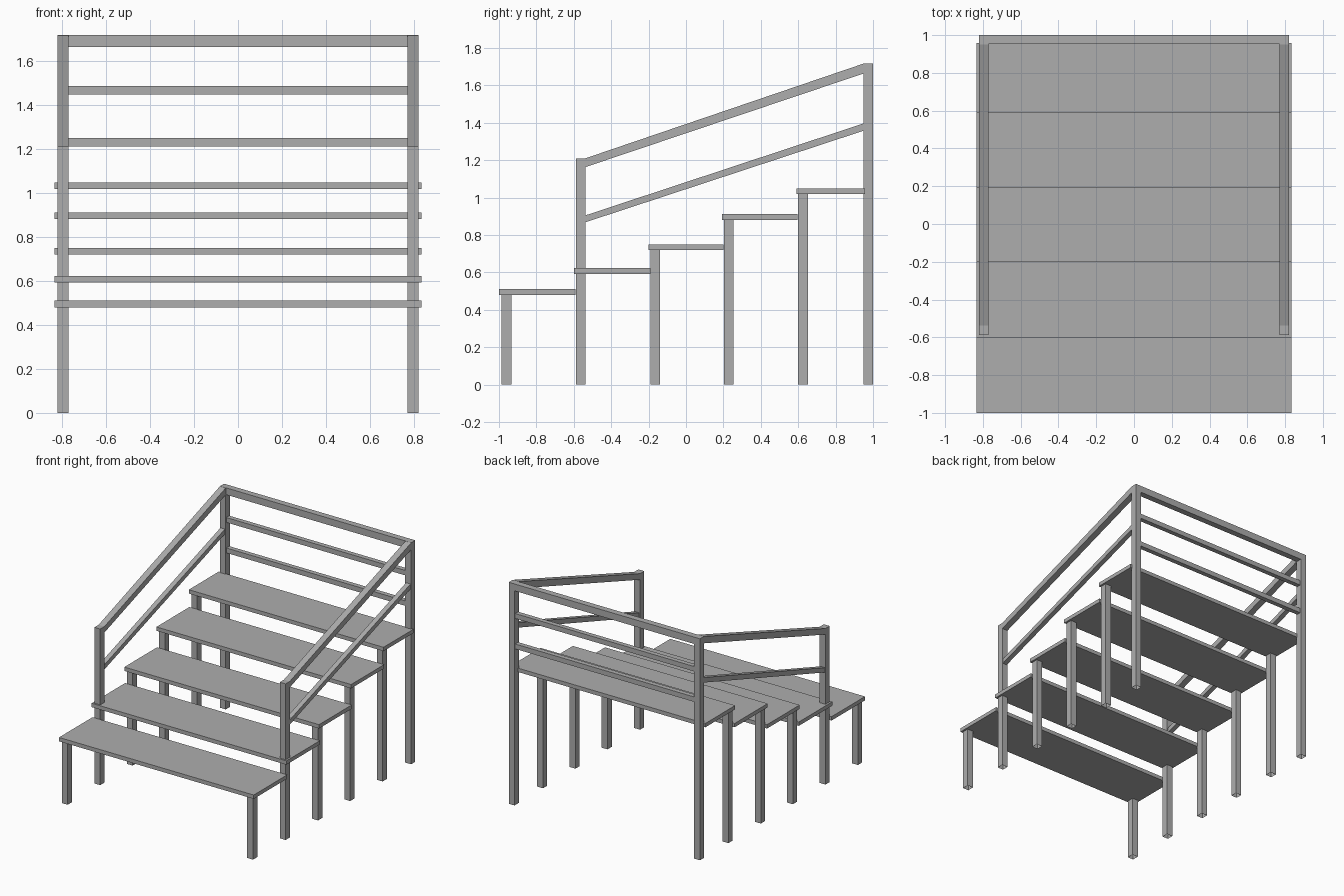
import bpy, bmesh

if "Cube" in bpy.data.objects:
    bpy.data.objects.remove(bpy.data.objects["Cube"])

# Mid-grey paint shared by every part
GREY = bpy.data.materials.new("grey_paint")
GREY.diffuse_color = (0.42, 0.42, 0.42, 1)
GREY.use_nodes = True
GREY.node_tree.nodes["Principled BSDF"].inputs["Base Color"].default_value = GREY.diffuse_color

def add_object(name, bm):
    bmesh.ops.recalc_face_normals(bm, faces=bm.faces)
    mesh = bpy.data.meshes.new(name)
    bm.to_mesh(mesh)
    bm.free()
    mesh.materials.append(GREY)
    obj = bpy.data.objects.new(name, mesh)
    bpy.context.collection.objects.link(obj)
    return obj

def box(name, x, y, z, open_bottom=False):
    """Box from (min, max) ranges."""
    bm = bmesh.new()
    bmesh.ops.create_cube(bm, size=1)
    for v in bm.verts:
        v.co = [r[0] if c < 0 else r[1] for c, r in zip(v.co, (x, y, z))]
    obj = add_object(name, bm)
    if open_bottom:
        bm = bmesh.new()
        bm.from_mesh(obj.data)
        low = [f for f in bm.faces if f.normal.z < -0.9]
        bmesh.ops.delete(bm, geom=low, context='FACES_ONLY')
        bm.to_mesh(obj.data)
        bm.free()
    return obj

def sloped_rail(name, x, profile):
    """Side-view outline (y, z) extruded across x."""
    bm = bmesh.new()
    face = bm.faces.new([bm.verts.new((x[0], y, z)) for y, z in profile])
    new = bmesh.ops.extrude_face_region(bm, geom=[face])["geom"]
    verts = [v for v in new if isinstance(v, bmesh.types.BMVert)]
    bmesh.ops.translate(bm, verts=verts, vec=(x[1] - x[0], 0, 0))
    # keep the starting cap if the extrusion dropped it
    if len(bm.faces) < 6:
        bm.faces.new([v for v in bm.verts if v not in verts])
    return add_object(name, bm)

def both_sides(obj):
    obj.modifiers.new("mirror", 'MIRROR').use_mirror_merge = False

POST_X = (0.77, 0.82)

# Treads: y range and top height
treads = [(-1.0, -0.59, 0.51), (-0.6, -0.19, 0.622), (-0.2, 0.2, 0.75),
          (0.193, 0.597, 0.911), (0.59, 0.957, 1.048)]
for i, (y0, y1, top) in enumerate(treads, 1):
    box(f"tread_{i}", (-0.835, 0.835), (y0, y1), (top - 0.03, top))

# Legs and railing posts: y range and top height
legs = [("leg_1", -0.987, -0.934, 0.481), ("front_post", -0.588, -0.537, 1.21),
        ("leg_3", -0.191, -0.138, 0.721), ("leg_4", 0.203, 0.254, 0.882),
        ("leg_5", 0.6, 0.652, 1.019), ("back_post", 0.949, 1.0, 1.717)]
for name, y0, y1, top in legs:
    both_sides(box(name, POST_X, (y0, y1), (0, top), open_bottom=True))

# Sloping side rails
both_sides(sloped_rail("side_handrail", POST_X,
    [(-0.54, 1.162), (0.952, 1.664), (0.952, 1.717), (-0.54, 1.209)]))
both_sides(sloped_rail("side_mid_rail", (0.777, 0.815),
    [(-0.54, 0.867), (0.952, 1.358), (0.952, 1.397), (-0.54, 0.904)]))

# Rails across the back
box("back_handrail", (-0.775, 0.775), (0.952, 1.0), (1.664, 1.717))
for i, z in enumerate((1.23, 1.466), 1):
    box(f"back_mid_rail_{i}", (-0.775, 0.775), (0.956, 0.993), (z - 0.019, z + 0.019))
